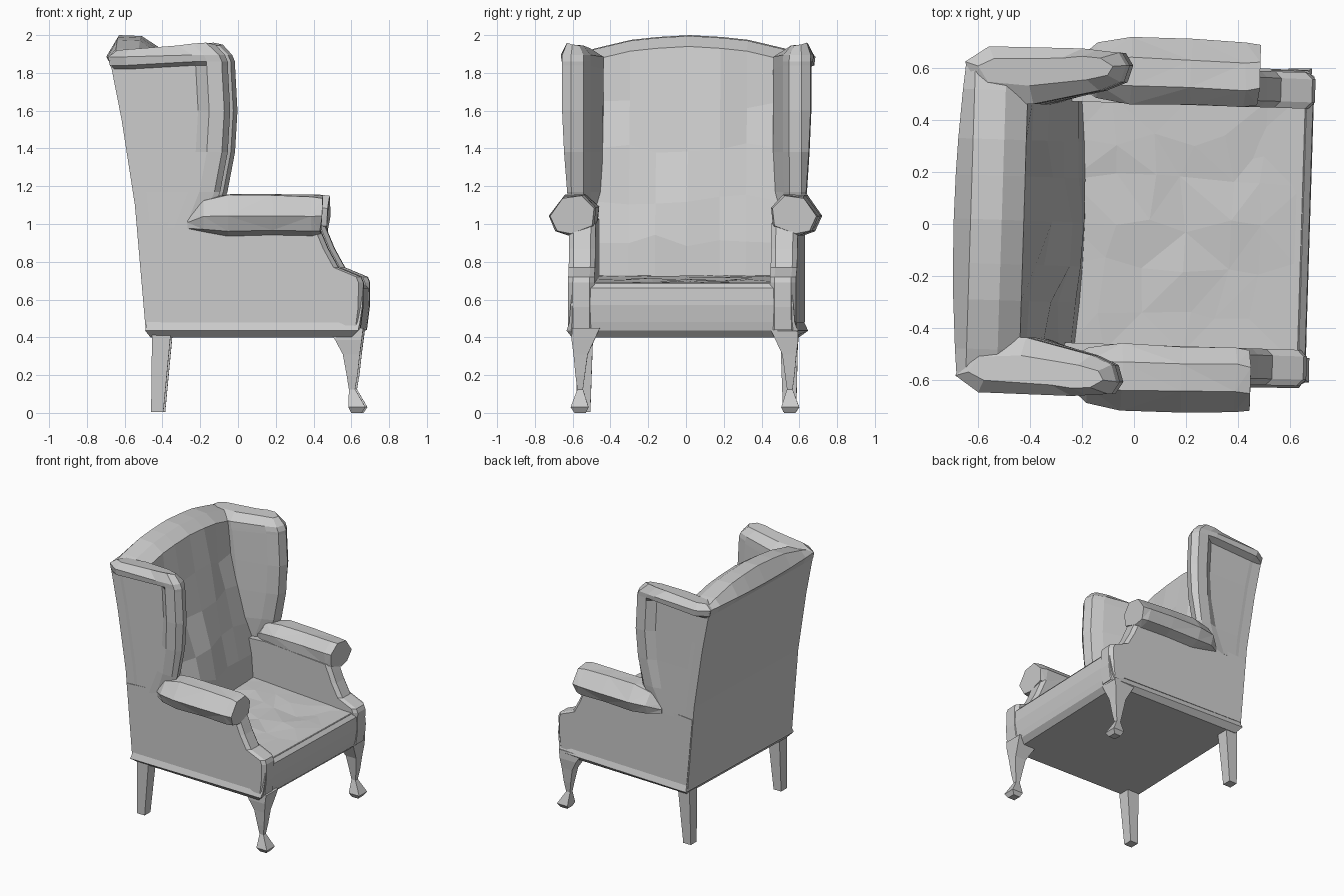
import bpy, bmesh, math, random
from mathutils import Vector

random.seed(4)
TURN = math.radians(-1.8)      # the upholstered body stands very slightly turned
LEG_TURN = math.radians(-0.5)  # the legs stand almost straight
cube = bpy.data.objects.get("Cube")
if cube:
    bpy.data.objects.remove(cube)

grey = bpy.data.materials.new("plain grey")
grey.use_nodes = True
COLOUR = (0.6, 0.6, 0.6, 1)
grey.diffuse_color = COLOUR
grey.node_tree.nodes["Principled BSDF"].inputs["Base Color"].default_value = COLOUR


def wobble(amount):
    return random.uniform(-amount, amount)


def finish(name, bm, mirror=False, turn=TURN):
    """Turn a bmesh into an object, optionally mirrored in y."""
    bmesh.ops.recalc_face_normals(bm, faces=bm.faces)
    mesh = bpy.data.meshes.new(name)
    bm.to_mesh(mesh)
    bm.free()
    mesh.materials.append(grey)
    obj = bpy.data.objects.new(name, mesh)
    obj.rotation_euler.z = turn
    bpy.context.collection.objects.link(obj)
    if mirror:
        mod = obj.modifiers.new("both sides", 'MIRROR')
        mod.use_axis = (False, True, False)
        mod.use_mirror_merge = False
    return obj


def loft(name, rings, jitter=0, **options):
    """Skin a list of equal rings and cap both ends."""
    bm = bmesh.new()
    loops = [[bm.verts.new(Vector(p) + Vector([wobble(jitter) for _ in p]))
              for p in ring] for ring in rings]
    for a, b in zip(loops, loops[1:]):
        for i in range(len(a)):
            j = (i + 1) % len(a)
            quad = bm.faces.new((a[i], a[j], b[j], b[i]))
            if jitter:
                bmesh.ops.triangulate(bm, faces=[quad])
    bm.faces.new(loops[0])
    bm.faces.new(loops[-1])
    return finish(name, bm, **options)


def rect(x0, x1, y0, y1, z, y_back=None):
    back = y1 if y_back is None else y_back
    return [(x0, -back if y0 < 0 else y0, z), (x1, y0, z), (x1, y1, z), (x0, back, z)]


# Base frame with a projecting welt
loft("base_frame", [
    rect(-0.445, 0.62, -0.585, 0.585, 0.4),
    rect(-0.472, 0.655, -0.612, 0.612, 0.435, 0.632),
    rect(-0.462, 0.665, -0.597, 0.597, 0.48, 0.612),
    rect(-0.45, 0.678, -0.59, 0.59, 0.57),
    rect(-0.45, 0.675, -0.58, 0.58, 0.66),
    rect(-0.45, 0.645, -0.57, 0.57, 0.69),
])

# Seat cushion, slightly lumpy, rising towards the back
bm = bmesh.new()
bmesh.ops.create_grid(bm, x_segments=6, y_segments=6, size=1)
for v in bm.verts:
    inner = abs(v.co.x) < 0.9 and abs(v.co.y) < 0.9
    lump = 0.008 if inner else 0
    v.co = (0.2 + 0.45 * v.co.x + wobble(lump * 4),
            0.49 * v.co.y + wobble(lump * 4),
            0.708 - 0.02 * v.co.x + wobble(lump))
bmesh.ops.triangulate(bm, faces=bm.faces)
seat = finish("seat_cushion", bm)
mod = seat.modifiers.new("depth", 'SOLIDIFY')
mod.thickness = 0.07


# Backrest: side-on section swept across the width under an arched top
def back_section(y, top):
    edge = abs(y) / 0.61
    outside = [(-0.47, 0.44), (-0.527, 1.1), (-0.597, 1.55), (-0.652, 1.83),
               (-0.695 + 0.03 * edge ** 2, 1.885)]
    crown = [(-0.63, top), (-0.51, top - 0.005), (-0.425, top - 0.06)]
    lump = 0.022 if edge < 0.8 else 0
    cushion = [(x - 0.03 * edge ** 2 + wobble(lump), z + wobble(lump * 2)) for x, z in
               [(-0.38, 1.65), (-0.32, 1.4), (-0.255, 1.12), (-0.21, 0.9)]]
    foot = [(-0.19 - 0.04 * edge ** 2, z) for z in (0.72, 0.44)]
    return [(x, y, z) for x, z in outside + crown + cushion + foot]


arch = [(0, 2.0), (0.17, 1.99), (0.31, 1.975), (0.5, 1.93), (0.61, 1.895)]
stations = [(-y, t) for y, t in reversed(arch[1:])] + arch
loft("backrest", [back_section(y, t) for y, t in stations])


# Wings: plan outline stacked upwards, with a rolled front edge and top rim
def wing_ring(z, back, front, roll=0.05, flare=0, lift=0):
    return [(back, 0.605, z), (back + 0.09, 0.612 + flare, z),
            (front - 0.17, 0.615 + flare, z + lift),
            (front - 0.11, 0.61 + max(roll, flare), z + lift),
            (front - 0.03, 0.608 + roll, z + lift),
            (front, 0.61, z + lift), (front - 0.02, 0.545, z + lift),
            (front - 0.1, 0.51, z + lift), (-0.3 + (back + 0.5) * 0.6, 0.45, z),
            (back + 0.06, 0.45, z)]


crest = [(-0.62, 0.59, 1.92), (-0.56, 0.62, 1.925), (-0.3, 0.63, 1.945), (-0.22, 0.64, 1.955),
         (-0.15, 0.635, 1.96), (-0.1, 0.605, 1.95), (-0.12, 0.57, 1.945), (-0.2, 0.55, 1.945),
         (-0.42, 0.52, 1.93), (-0.58, 0.53, 1.92)]
loft("wing", [
    wing_ring(0.98, -0.512, -0.15, roll=0),
    wing_ring(1.17, -0.532, -0.075, roll=0.025),
    wing_ring(1.38, -0.565, -0.035, roll=0.04),
    wing_ring(1.6, -0.6, -0.022),
    wing_ring(1.82, -0.645, -0.035, lift=0.02),
    wing_ring(1.84, -0.66, -0.035, flare=0.05, lift=0.02),
    wing_ring(1.885, -0.67, -0.05, flare=0.055, lift=0.01),
    crest,
], mirror=True)

# Side walls with the scooped, chamfered front post
side = [(-0.465, 0.48), (-0.515, 1.0), (-0.1, 1.03), (0.44, 1.0), (0.47, 0.93), (0.495, 0.87),
        (0.55, 0.77), (0.67, 0.72), (0.682, 0.69), (0.68, 0.56), (0.665, 0.44), (0.58, 0.478)]


def wall_ring(y, chamfer, taper=0):
    return [(x - (chamfer if x > 0.43 else 0), y - taper * (x + 0.47), z) for x, z in side]


loft("side_wall", [wall_ring(0.465, 0.025), wall_ring(0.49, 0),
                   wall_ring(0.59, 0, 0.01), wall_ring(0.615, 0.025, 0.01)], mirror=True)

# Rolled arms
roll_outline = [(0.46, 1.09), (0.53, 1.16), (0.64, 1.15), (0.72, 1.04), (0.685, 0.96),
                (0.6, 0.935), (0.47, 0.98)]


def arm_ring(x, scale, lean=0, rise=0):
    return [(x + lean * (z - 1.04), 0.58 + (y - 0.58) * scale, 1.04 + rise + (z - 1.04) * scale)
            for y, z in roll_outline]


loft("arm_roll", [arm_ring(-0.25, 0.3, rise=-0.035), arm_ring(-0.16, 0.8), arm_ring(-0.03, 1),
                  arm_ring(0.2, 0.98), arm_ring(0.41, 0.96), arm_ring(0.462, 0.9, 0.04)],
     jitter=0.006, mirror=True)

# Curved front legs with flared feet
loft("front_leg", [
    rect(0.48, 0.668, 0.45, 0.598, 0.45),
    rect(0.52, 0.66, 0.48, 0.6, 0.385),
    rect(0.56, 0.65, 0.515, 0.59, 0.31),
    rect(0.58, 0.638, 0.53, 0.58, 0.2),
    rect(0.592, 0.625, 0.54, 0.57, 0.125),
    rect(0.59, 0.68, 0.51, 0.605, 0.03),
    rect(0.605, 0.66, 0.525, 0.585, 0),
], mirror=True, turn=LEG_TURN)

# Straight tapered rear legs
loft("rear_leg", [rect(-0.45, -0.35, 0.495, 0.59, 0.43),
                  rect(-0.455, -0.39, 0.51, 0.58, 0.005)], mirror=True, turn=LEG_TURN)
